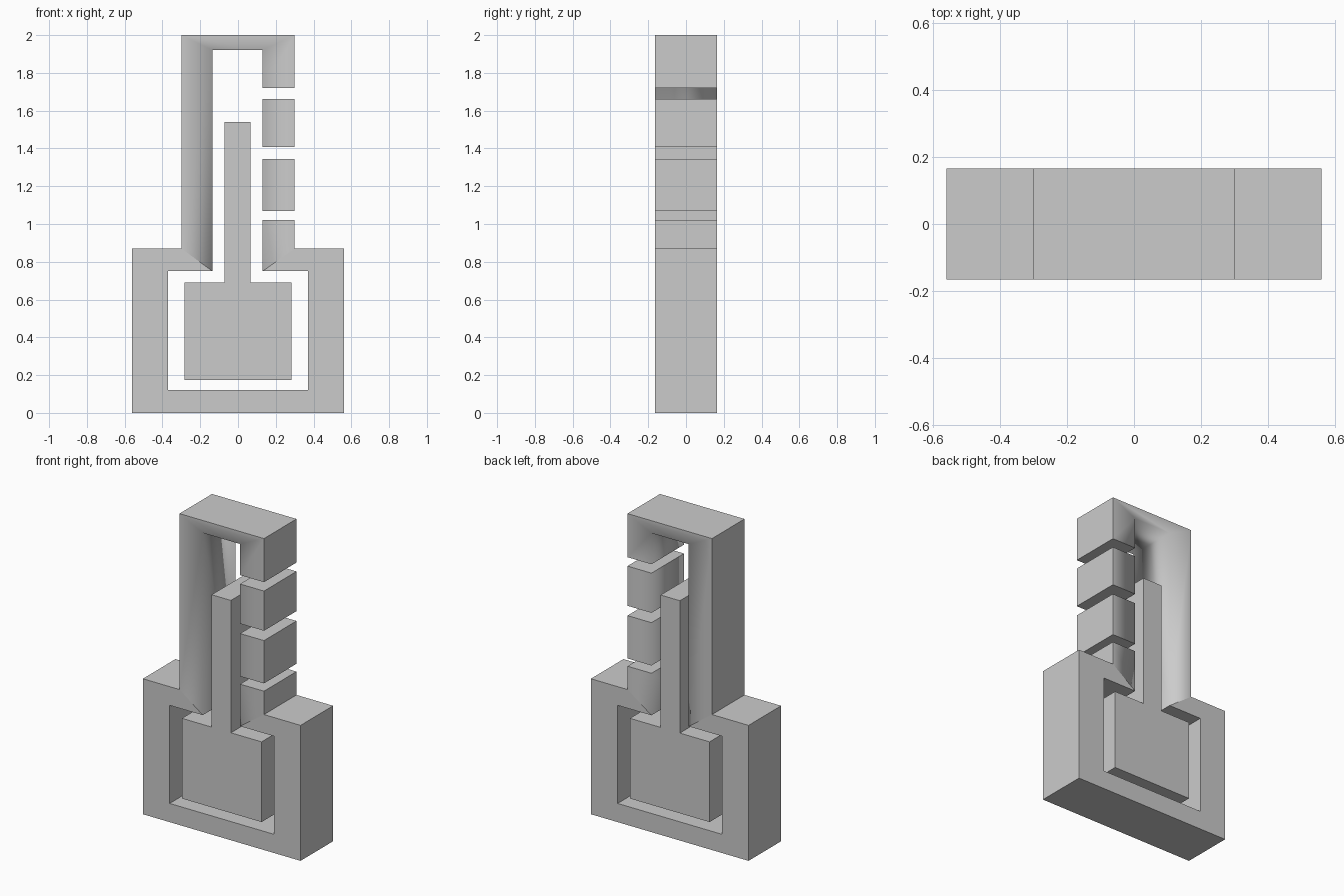
import bpy, bmesh

if "Cube" in bpy.data.objects:
    bpy.data.objects.remove(bpy.data.objects["Cube"])

DEPTH = 0.165  # half thickness in y


def slab(name, pts, cells, soft=()):
    """Extrude x-z cells along y; every edge is sharp except the soft ones."""
    soft = {frozenset(s) for s in soft}
    me = bpy.data.meshes.new(name)
    bm = bmesh.new()
    front = [bm.verts.new((x, -DEPTH, z)) for x, z in pts]
    back = [bm.verts.new((x, DEPTH, z)) for x, z in pts]
    index = {v: i for side in (front, back) for i, v in enumerate(side)}
    borders = {}
    for c in cells:
        bm.faces.new([front[i] for i in c])
        bm.faces.new([back[i] for i in reversed(c)])
        for a, b in zip(c, c[1:] + c[:1]):
            borders.setdefault(frozenset((a, b)), []).append((a, b))
    # side walls along edges used by only one cell
    for uses in borders.values():
        if len(uses) == 1:
            a, b = uses[0]
            bm.faces.new((front[b], front[a], back[a], back[b]))
    bmesh.ops.recalc_face_normals(bm, faces=bm.faces)
    for f in bm.faces:
        f.smooth = True
    for e in bm.edges:
        e.smooth = frozenset(index[v] for v in e.verts) in soft
    bm.to_mesh(me)
    bm.free()
    ob = bpy.data.objects.new(name, me)
    bpy.context.collection.objects.link(ob)
    return ob


# Outer casing: square bulb housing, neck and top, open along the right side
casing = [(-.56, 0), (.56, 0), (.56, .87), (.30, .87), (.30, 1.02),
          (.13, 1.02), (.13, .75), (.37, .75), (.37, .12), (-.37, .12),
          (-.37, .75), (-.135, .75), (-.135, 1.92), (.13, 1.92), (.13, 1.72),
          (.30, 1.72), (.30, 2.0), (-.30, 2.0), (-.30, .87), (-.56, .87)]
slab("casing", casing,
     [(0, 1, 8, 9), (1, 2, 7, 8), (2, 3, 6, 7), (3, 4, 5, 6),
      (0, 9, 10, 19), (19, 10, 11, 18), (18, 11, 12, 17),
      (17, 12, 13, 16), (16, 13, 14, 15)],
     [(5, 6), (11, 12), (12, 13), (13, 14), (12,), (13,), (12, 17), (13, 16)])

# Separate scale blocks on the right side of the neck
for n, (lo, hi) in enumerate([(1.07, 1.345), (1.408, 1.663)], 1):
    slab(f"scale_block_{n}", [(.13, lo), (.30, lo), (.30, hi), (.13, hi)],
         [(0, 1, 2, 3)], [(3, 0)])

# Inner bulb with its column
slab("bulb_and_column",
     [(-.283, .175), (.283, .175), (.283, .69), (.065, .69),
      (.065, 1.54), (-.072, 1.54), (-.072, .69), (-.283, .69)],
     [tuple(range(8))])
